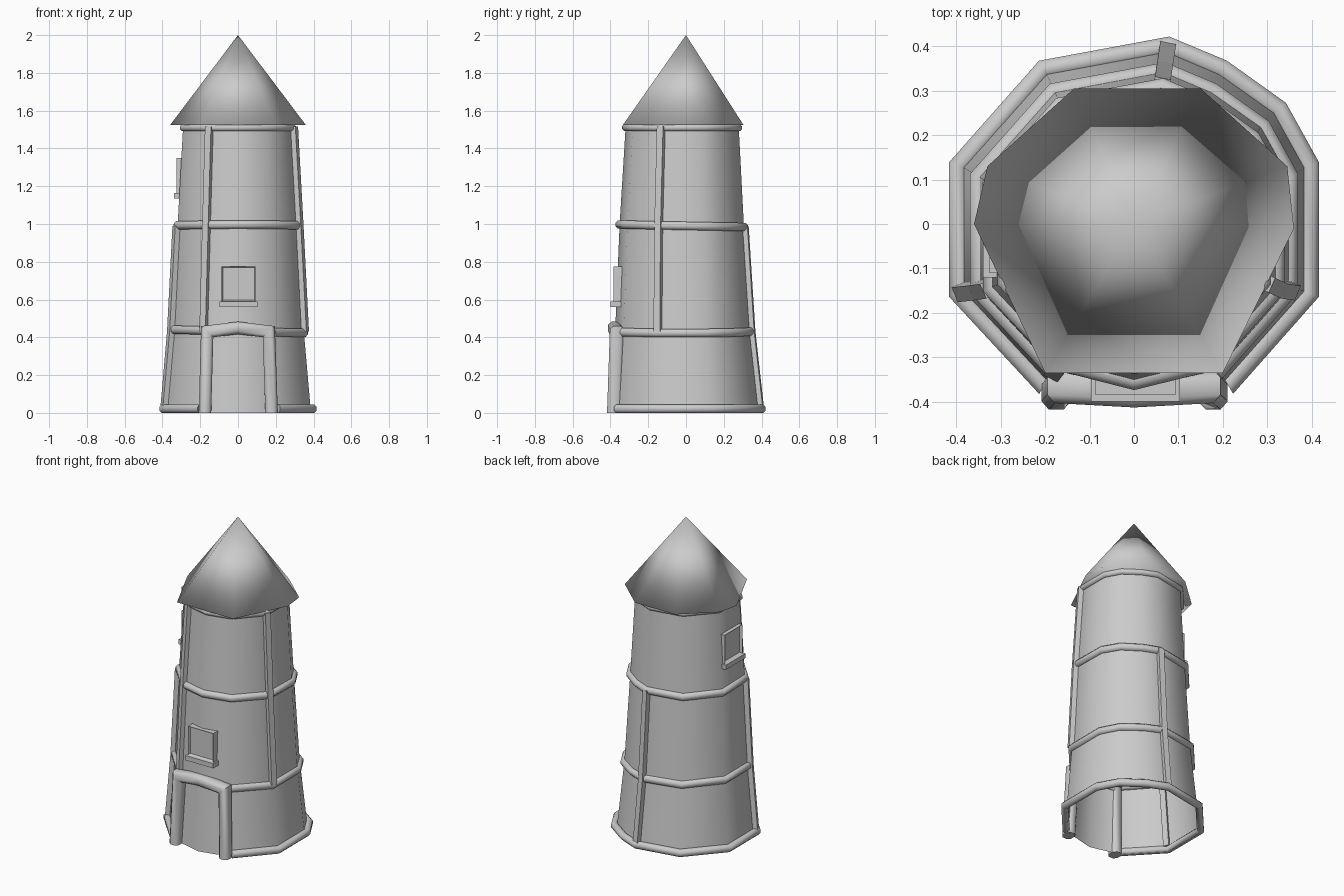
import bpy, bmesh, math
from mathutils import Vector, Matrix

if "Cube" in bpy.data.objects:
    bpy.data.objects.remove(bpy.data.objects["Cube"])

stone = bpy.data.materials.new("grey_stone")
stone.use_nodes = True
stone.diffuse_color = (0.6, 0.6, 0.6, 1)
stone.node_tree.nodes["Principled BSDF"].inputs["Base Color"].default_value = (0.6, 0.6, 0.6, 1)

# Tower footprint, from the right of the door round the back to its left, then the front point
PLAN = [(0.225, -0.385), (0.42, -0.165), (0.42, 0.14), (0.345, 0.275), (0.21, 0.37), (0.08, 0.425),
        (-0.215, 0.37), (-0.42, 0.14), (-0.42, -0.165), (-0.215, -0.385), (0, -0.44)]
# Wall levels: height, footprint scale, shift in y
LEVELS = [(0, 0.92, 0), (0.43, 0.83, -0.01), (1.0, 0.76, -0.017), (1.53, 0.69, -0.015)]


def wall_point(i, z):
    """Corner i of the wall at height z."""
    for (z0, s0, y0), (z1, s1, y1) in zip(LEVELS, LEVELS[1:]):
        if z <= z1:
            break
    t = (z - z0) / (z1 - z0)
    s, dy = s0 + t * (s1 - s0), y0 + t * (y1 - y0)
    return Vector((PLAN[i][0] * s, PLAN[i][1] * s + dy, z))


def finish(name, bm, angle=None, recalc=True):
    if recalc:
        bmesh.ops.recalc_face_normals(bm, faces=bm.faces)
    mesh = bpy.data.meshes.new(name)
    bm.to_mesh(mesh)
    bm.free()
    mesh.materials.append(stone)
    obj = bpy.data.objects.new(name, mesh)
    bpy.context.collection.objects.link(obj)
    if angle:
        smooth(obj, angle)
    return obj


def smooth(obj, angle):
    bpy.ops.object.select_all(action='DESELECT')
    obj.select_set(True)
    bpy.context.view_layer.objects.active = obj
    if angle >= 180:
        bpy.ops.object.shade_smooth()
    else:
        bpy.ops.object.shade_smooth_by_angle(angle=math.radians(angle))


def loft(bm, loops, closed=False, caps=True):
    """Skin a list of cross-sections."""
    rows = [[bm.verts.new(p) for p in loop] for loop in loops]
    pairs = list(zip(rows, rows[1:])) + ([(rows[-1], rows[0])] if closed else [])
    for a, b in pairs:
        for k in range(len(a)):
            n = (k + 1) % len(a)
            bm.faces.new((a[k], a[n], b[n], b[k]))
    if caps and not closed:
        bm.faces.new(rows[0])
        bm.faces.new(rows[-1])


def ring(name, z, radius, grow=0.0, closed=False, tilt=(0, 0)):
    """Rounded band following the wall."""
    bm = bmesh.new()
    loops = []
    for i in range(len(PLAN) if closed else len(PLAN) - 1):
        c = wall_point(i, z)
        out = Vector((c.x, c.y, 0)).normalized()
        c += out * grow
        c.z += tilt[0] * c.x + tilt[1] * c.y
        angles = [math.tau * (k + 0.5) / 8 for k in range(8)]
        loops.append([c + out * radius * 1.08 * math.cos(a) + Vector((0, 0, radius * 1.08 * math.sin(a)))
                      for a in angles])
    loft(bm, loops, closed)
    finish(name, bm, 50)


def post(name, i, z0, z1):
    """Square timber along wall corner i."""
    bm = bmesh.new()
    loops = []
    for z in (z0, z1):
        c = wall_point(i, z)
        out = Vector((c.x, c.y, 0)).normalized()
        side = Vector((-out.y, out.x, 0))
        loops.append([c + out * a * 0.022 + side * b * 0.018
                      for a, b in ((1, 1), (-1, 1), (-1, -1), (1, -1))])
    loft(bm, loops)
    finish(name, bm)


def box(bm, x0, x1, y0, y1, z0, z1):
    m = Matrix.Translation(((x0 + x1) / 2, (y0 + y1) / 2, (z0 + z1) / 2)) @ \
        Matrix.Diagonal((x1 - x0, y1 - y0, z1 - z0, 1))
    return bmesh.ops.create_cube(bm, size=1, matrix=m)["verts"]


def window(name, place):
    """Thin-framed recessed window with a sill, facing -y."""
    bm = bmesh.new()
    box(bm, -0.09, 0.09, -0.02, 0.05, 0, 0.185)
    bm.normal_update()
    front = [f for f in bm.faces if f.normal.y < -0.9]
    bmesh.ops.inset_region(bm, faces=front, thickness=0.009, depth=0)
    bmesh.ops.translate(bm, verts=front[0].verts, vec=(0, 0.015, 0))
    box(bm, -0.1, 0.1, -0.035, 0.05, -0.03, 0)
    bmesh.ops.transform(bm, matrix=place, verts=bm.verts)
    finish(name, bm)


# Walls, one open sheet per storey
for name, lo, hi in zip(("lower_wall", "middle_wall", "upper_wall"), LEVELS, LEVELS[1:]):
    bm = bmesh.new()
    loft(bm, [[wall_point(i, z[0]) for i in range(len(PLAN))] for z in (lo, hi)], caps=False)
    finish(name, bm, 180, recalc=False)

# Bands
ring("base_band", 0.022, 0.022, grow=0.012)
ring("lower_band", 0.432, 0.022, tilt=(-0.025, 0))
ring("middle_band", 0.99, 0.022, closed=True, tilt=(0, -0.02))
ring("upper_band", 1.51, 0.018, closed=True)

# Corner posts
for level, z0, z1, corners in (("lower", 0.03, 0.43, (5, 8)),
                               ("middle", 0.43, 0.99, (1, 5, 8, 9)),
                               ("upper", 0.99, 1.515, (1, 9))):
    for n, i in enumerate(corners):
        post(f"{level}_post_{n + 1}", i, z0, z1)

# Roof: closed cone with an uneven rim, smooth over the eaves
RIM = [(0.36, -0.01), (0.345, 0.13), (0.15, 0.305), (-0.135, 0.305),
       (-0.33, 0.13), (-0.36, 0), (-0.2, -0.335), (0.2, -0.335)]
bm = bmesh.new()
rim = [bm.verts.new((x, y, 1.523)) for x, y in RIM]
apex = bm.verts.new((0, 0, 2))
for a, b in zip(rim, rim[1:] + rim[:1]):
    bm.faces.new((a, b, apex))
bm.faces.new(rim[::-1])
finish("roof", bm, 180)

# Door surround: rounded square timber bent over the doorway
bm = bmesh.new()
path = [Vector(p) for p in ((-0.175, -0.38, 0), (-0.163, -0.365, 0.43), (0, -0.375, 0.45),
                            (0.163, -0.365, 0.43), (0.178, -0.38, 0))]
loops = []
for k, p in enumerate(path):
    before = (p - path[k - 1]).normalized() if k else Vector((0, 0, 1))
    after = (path[k + 1] - p).normalized() if k < 4 else Vector((0, 0, -1))
    along = (before + after).normalized()
    across = Vector((-along.z, 0, along.x)).normalized() / max(0.6, along.dot(after))
    w, d, c = 0.033, 0.038, 0.5
    loops.append([p + across * w * a + Vector((0, d * b, 0)) for a, b in
                  ((1, c), (c, 1), (-c, 1), (-1, c), (-1, -c), (-c, -1), (c, -1), (1, -c))])
loft(bm, loops)
finish("door_surround", bm, 50)

# Windows
window("front_window", Matrix.Translation((0.003, -0.365, 0.59)))
window("side_window", Matrix.Translation((-0.305, -0.02, 1.165)) @ Matrix.Rotation(-math.pi / 2, 4, 'Z'))
